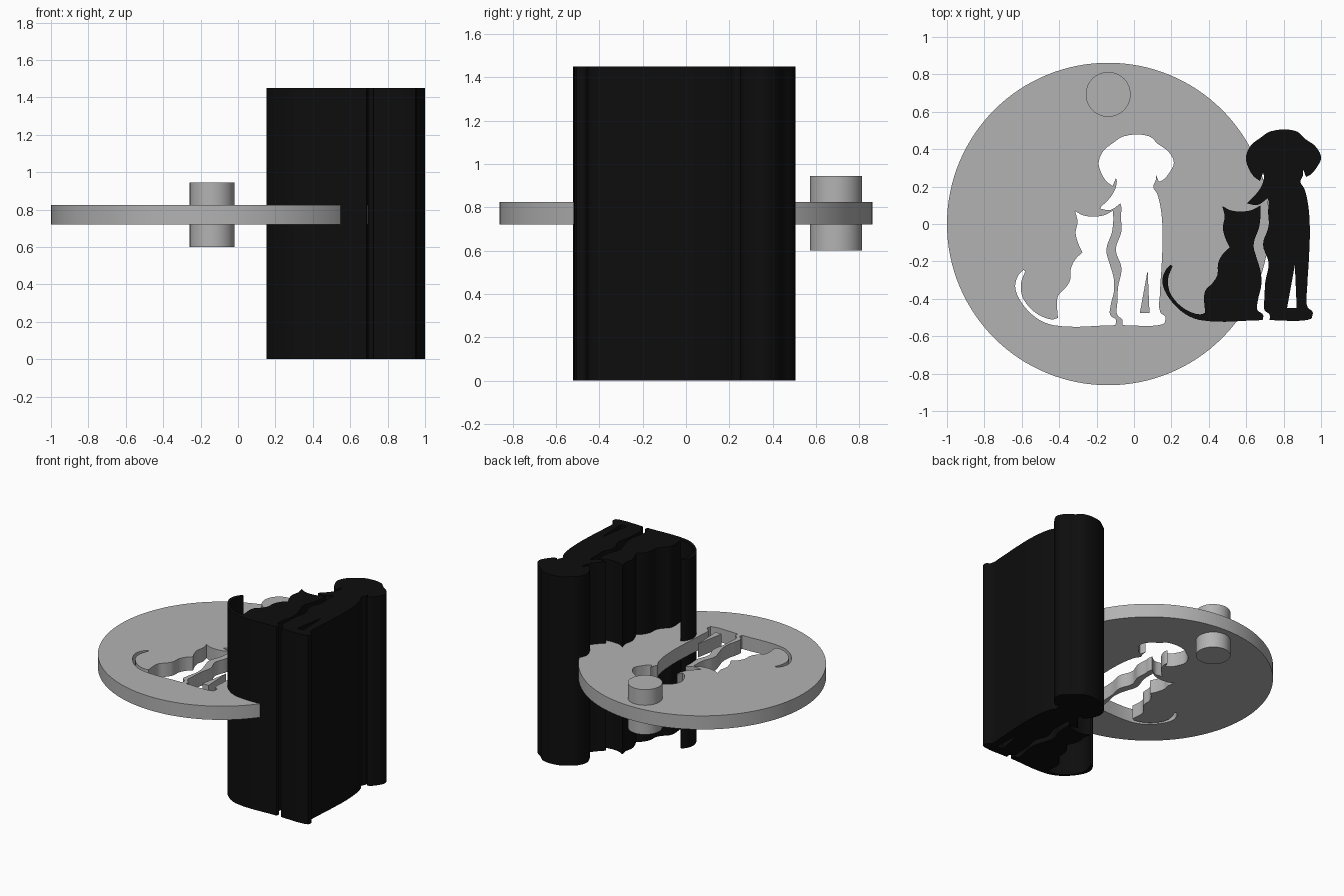
import bpy, bmesh, math
from mathutils import Vector

if "Cube" in bpy.data.objects:
    bpy.data.objects.remove(bpy.data.objects["Cube"])

def material(name, c):
    m = bpy.data.materials.new(name)
    m.diffuse_color = (c, c, c, 1)
    m.use_nodes = True
    m.node_tree.nodes["Principled BSDF"].inputs["Base Color"].default_value = m.diffuse_color
    return m

GREY = material("light grey", 0.45)
BLACK = material("black", 0.004)

# Silhouettes seen from above, in hundredths of a unit
DOG = [(73, 49.5), (87, 49.5), (91.5, 45.5), (97, 41.5), (100, 35.5), (97.5, 30), (94.5, 26.5),
       (92, 25.2), (90.5, 29), (90.3, 26), (89, 22.5), (91, 19), (93, 11), (94, -2),
       (93.5, -19), (92.6, -34), (92.8, -44.5), (95.5, -47), (95, -50.5), (92, -51.4),
       (72.5, -51.4), (72.5, -48.5), (69.8, -46), (69.8, -39), (70.2, -31), (72, -21),
       (69, -11), (72, -1), (71.7, 7), (72, 11), (71.5, 13.8), (66, 10.2), (60.3, 11),
       (67.5, 19), (69.5, 25.5), (69, 27.3), (67.3, 23), (64, 25.5), (61, 30.5),
       (59.8, 35.5), (62.5, 42), (67.5, 46)]
LEG_GAP = [(86, -22), (81.8, -45), (87, -45)]
CAT = [(47.2, 9.6), (52, 7.2), (62, 7.2), (67.5, 9.8), (67.6, 4), (66.8, -2), (64.3, -9),
       (64, -12.5), (65.5, -18), (67.8, -26), (68, -33), (66.2, -41), (66, -46), (69, -48.5),
       (68.8, -51.4), (35.5, -51.4), (28, -48.5), (21, -42.5), (16.2, -35), (15.2, -30),
       (17, -24.5), (19.5, -21.8), (20.6, -22.5), (18.3, -29), (19, -36), (23, -42),
       (29, -46.5), (35.5, -48.3), (38, -47.5), (38, -36), (42, -31.5), (44.5, -27.5),
       (45, -21), (47.5, -16), (51.2, -12.5), (49, -8), (47.5, -2), (48.5, 4)]

def smooth_outline(points, steps=5):
    """Round the gentle bends and keep the sharp corners."""
    p = [Vector(q) / 100 for q in points]
    n = len(p)
    tangents = []
    for i in range(n):
        a, b = p[i] - p[i - 1], p[(i + 1) % n] - p[i]
        sharp = a.angle(b) > math.radians(62)
        tangents.append(None if sharp else (a.normalized() + b.normalized()).normalized())
    out = []
    for i in range(n):
        j = (i + 1) % n
        chord = p[j] - p[i]
        t0, t1 = tangents[i] or chord.normalized(), tangents[j] or chord.normalized()
        m0, m1 = t0 * chord.length, t1 * chord.length
        for k in range(steps):
            t = k / steps
            out.append((2*t**3 - 3*t**2 + 1) * p[i] + (t**3 - 2*t**2 + t) * m0
                       + (3*t**2 - 2*t**3) * p[j] + (t**3 - t**2) * m1)
    return out

def circle(cx, cy, r, n=128):
    return [Vector((cx + r * math.cos(2 * math.pi * i / n),
                    cy + r * math.sin(2 * math.pi * i / n))) for i in range(n)]

def moved(outline, dx, dy):
    return [q + Vector((dx, dy)) for q in outline]

def slab(name, outlines, z0, z1, mat):
    """Extrude flat outlines; an outline inside another becomes a hole."""
    curve = bpy.data.curves.new(name + "_profile", 'CURVE')
    curve.dimensions = '2D'
    curve.fill_mode = 'BOTH'
    curve.extrude = (z1 - z0) / 2
    for pts in outlines:
        s = curve.splines.new('POLY')
        s.points.add(len(pts) - 1)
        for sp, q in zip(s.points, pts):
            sp.co = (q.x, q.y, 0, 1)
        s.use_cyclic_u = True
    temp = bpy.data.objects.new(name + "_temp", curve)
    bpy.context.collection.objects.link(temp)
    bpy.context.view_layer.update()
    mesh = bpy.data.meshes.new_from_object(
        temp.evaluated_get(bpy.context.evaluated_depsgraph_get()))
    bpy.data.objects.remove(temp)
    bm = bmesh.new()
    bm.from_mesh(mesh)
    bmesh.ops.remove_doubles(bm, verts=bm.verts, dist=1e-5)
    bmesh.ops.translate(bm, verts=bm.verts, vec=(0, 0, (z0 + z1) / 2))
    bmesh.ops.recalc_face_normals(bm, faces=bm.faces)
    bm.to_mesh(mesh)
    bm.free()
    mesh.materials.clear()
    mesh.materials.append(mat)
    obj = bpy.data.objects.new(name, mesh)
    bpy.context.collection.objects.link(obj)
    bpy.ops.object.select_all(action='DESELECT')
    obj.select_set(True)
    bpy.context.view_layer.objects.active = obj
    bpy.ops.object.shade_smooth_by_angle(angle=math.radians(25))
    return obj

dog, cat = smooth_outline(DOG), smooth_outline(CAT)
gap = [Vector(q) / 100 for q in LEG_GAP]

# Tall black silhouette blocks
slab("dog_block", [dog, gap], 0, 1.45, BLACK)
slab("cat_block", [cat], 0, 1.45, BLACK)

# Round plate with the same silhouettes cut through it
holes = [moved(o, -0.787, -0.027) for o in (dog, cat, gap)]
slab("round_plate", [circle(-0.138, 0, 0.862)] + holes, 0.72, 0.825, GREY)

# Peg through the plate near its back edge
slab("hanging_peg", [circle(-0.138, 0.693, 0.12, 64)], 0.6, 0.945, GREY)
